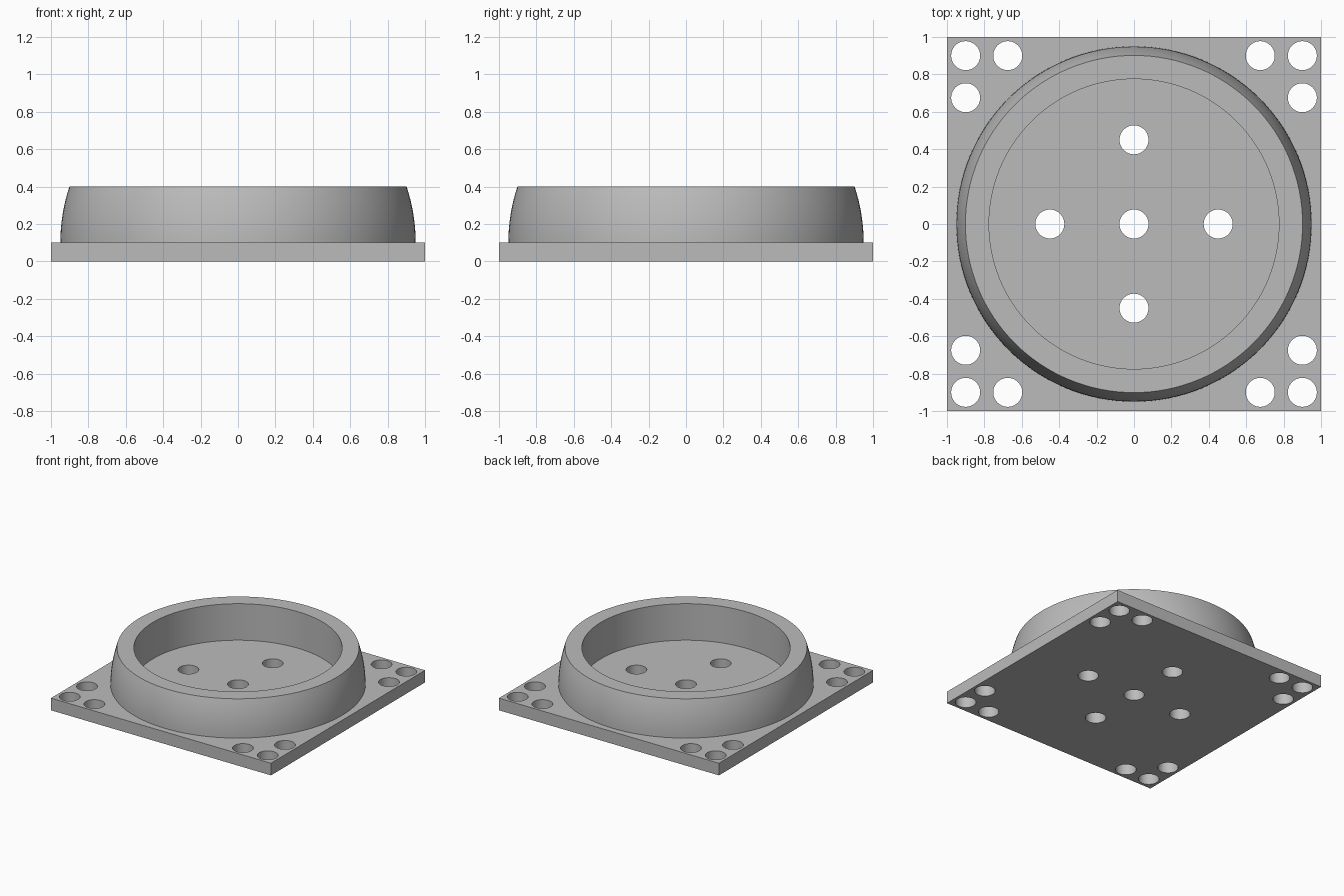
import bpy
import bmesh
from math import cos, sin, asin, pi, radians

if "Cube" in bpy.data.objects:
    bpy.data.objects.remove(bpy.data.objects["Cube"], do_unlink=True)

PLATE_TOP = 0.1
RIM_TOP = 0.4
OUTER_R = 0.95
INNER_R = 0.775
HOLE_R = 0.0775
SEGMENTS = 128

grey = bpy.data.materials.new("plain_grey")
grey.use_nodes = True
colour = (0.5, 0.5, 0.5, 1)
grey.diffuse_color = colour
grey.node_tree.nodes["Principled BSDF"].inputs["Base Color"].default_value = colour


def make_object(name, bm):
    bmesh.ops.recalc_face_normals(bm, faces=bm.faces)
    mesh = bpy.data.meshes.new(name)
    bm.to_mesh(mesh)
    bm.free()
    mesh.materials.append(grey)
    obj = bpy.data.objects.new(name, mesh)
    bpy.context.collection.objects.link(obj)
    return obj


def combine(target, other, operation):
    mod = target.modifiers.new(operation.title(), "BOOLEAN")
    mod.object = other
    mod.operation = operation
    mod.solver = "EXACT"
    bpy.context.view_layer.objects.active = target
    bpy.ops.object.modifier_apply(modifier=mod.name)
    bpy.data.objects.remove(other, do_unlink=True)


# Square base plate
bm = bmesh.new()
bmesh.ops.create_cube(bm, size=2)
bmesh.ops.scale(bm, vec=(1, 1, PLATE_TOP / 2), verts=bm.verts)
bmesh.ops.translate(bm, vec=(0, 0, PLATE_TOP / 2), verts=bm.verts)
base = make_object("base_plate_with_ring", bm)

# Ring wall: spherical outside, straight inside, sunk into the plate
arc_end = asin((RIM_TOP - PLATE_TOP) / OUTER_R)
steps = 8
profile = [(INNER_R, PLATE_TOP / 2), (OUTER_R, PLATE_TOP / 2)]
for i in range(steps + 1):
    a = arc_end * i / steps
    profile.append((OUTER_R * cos(a), PLATE_TOP + OUTER_R * sin(a)))
profile.append((INNER_R, RIM_TOP))

bm = bmesh.new()
loops = []
for s in range(SEGMENTS):
    t = 2 * pi * s / SEGMENTS
    loops.append([bm.verts.new((r * cos(t), r * sin(t), z)) for r, z in profile])
for s in range(SEGMENTS):
    here, there = loops[s], loops[(s + 1) % SEGMENTS]
    for i in range(len(profile)):
        j = (i + 1) % len(profile)
        bm.faces.new((here[i], there[i], there[j], here[j]))
combine(base, make_object("ring_wall", bm), "UNION")

# Through holes: a cross in the middle and three at each corner
holes = [(0, 0), (0.45, 0), (-0.45, 0), (0, 0.45), (0, -0.45)]
for sx in (-1, 1):
    for sy in (-1, 1):
        holes += [(sx * x, sy * y) for x, y in ((0.9, 0.9), (0.675, 0.9), (0.9, 0.675))]
bm = bmesh.new()
for x, y in holes:
    new = bmesh.ops.create_cone(bm, cap_ends=True, segments=48, radius1=HOLE_R,
                                radius2=HOLE_R, depth=PLATE_TOP * 2)
    bmesh.ops.translate(bm, vec=(x, y, PLATE_TOP / 2), verts=new["verts"])
combine(base, make_object("hole_cutter", bm), "DIFFERENCE")

# Smooth curved walls, sharp rims
bpy.ops.object.select_all(action="DESELECT")
base.select_set(True)
bpy.context.view_layer.objects.active = base
bpy.ops.object.shade_smooth_by_angle(angle=radians(30))
